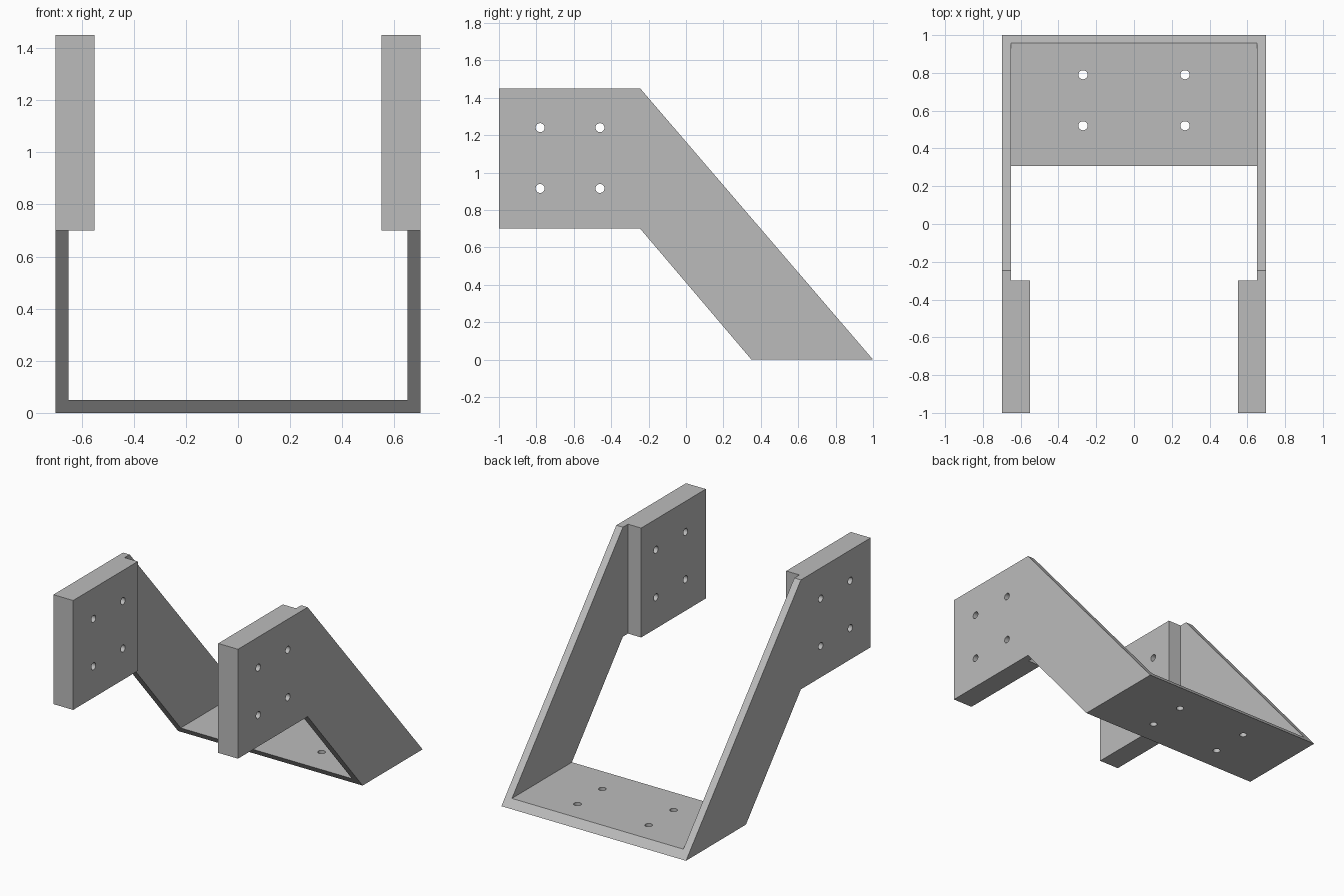
import bpy
import bmesh
from math import radians
from mathutils import Matrix, Vector

if "Cube" in bpy.data.objects:
    bpy.data.objects.remove(bpy.data.objects["Cube"], do_unlink=True)

HALF = 0.70       # half width of the bracket
WALL = 0.05       # arm and floor thickness
PAD = 0.15        # thickness of the mounting pads
PAD_BACK = -0.30  # where the thick pads end
BEND = -0.245     # where the arms start to slope
HOLE = 0.024

grey = bpy.data.materials.new("plain grey")
grey.use_nodes = True
grey.diffuse_color = (0.5, 0.5, 0.5, 1)
grey.node_tree.nodes["Principled BSDF"].inputs["Base Color"].default_value = (0.5, 0.5, 0.5, 1)


def add_object(name, bm):
    bmesh.ops.recalc_face_normals(bm, faces=bm.faces)
    mesh = bpy.data.meshes.new(name)
    bm.to_mesh(mesh)
    bm.free()
    mesh.materials.append(grey)
    obj = bpy.data.objects.new(name, mesh)
    bpy.context.collection.objects.link(obj)
    return obj


def box(name, low, high):
    low, high = Vector(low), Vector(high)
    bm = bmesh.new()
    place = Matrix.Translation((low + high) / 2) @ Matrix.Diagonal((*(high - low), 1))
    bmesh.ops.create_cube(bm, size=1, matrix=place)
    return add_object(name, bm)


def rod(name, centre, axis, length):
    bm = bmesh.new()
    turn = Matrix.Rotation(radians(90), 4, "Y") if axis == "X" else Matrix()
    bmesh.ops.create_cone(bm, cap_ends=True, segments=32, radius1=HOLE, radius2=HOLE,
                          depth=length, matrix=Matrix.Translation(centre) @ turn)
    return add_object(name, bm)


# Solid block with the side outline
outline = [(-1, 0.70), (BEND, 0.70), (0.35, 0), (1, 0), (BEND, 1.45), (-1, 1.45)]
bm = bmesh.new()
side = bm.faces.new([bm.verts.new((-HALF, y, z)) for y, z in outline])
grown = bmesh.ops.extrude_face_region(bm, geom=[side])["geom"]
bmesh.ops.translate(bm, vec=(2 * HALF, 0, 0),
                    verts=[g for g in grown if isinstance(g, bmesh.types.BMVert)])
bracket = add_object("mounting_bracket", bm)

# Hollow the space between the arms, narrower between the pads
inner, narrow = HALF - WALL, HALF - PAD
cutters = [
    box("arm_gap_cutter", (-inner, PAD_BACK, WALL), (inner, 2, 2)),
    box("pad_gap_cutter", (-narrow, -2, WALL), (narrow, -0.2, 2)),
]

# Screw holes through the pads and the floor
for y in (-0.78, -0.46):
    for z in (0.915, 1.24):
        cutters.append(rod("pad_hole_cutter", (0, y, z), "X", 2))
for x in (-0.27, 0.27):
    for y in (0.52, 0.79):
        cutters.append(rod("floor_hole_cutter", (x, y, 0), "Z", 0.3))

bpy.ops.object.select_all(action="DESELECT")
bpy.context.view_layer.objects.active = bracket
bracket.select_set(True)
for cutter in cutters:
    cutter.hide_render = True
    cut = bracket.modifiers.new("cut", "BOOLEAN")
    cut.operation = "DIFFERENCE"
    cut.solver = "EXACT"
    cut.object = cutter
    bpy.ops.object.modifier_apply(modifier=cut.name)
    bpy.data.objects.remove(cutter, do_unlink=True)

bpy.ops.object.shade_smooth_by_angle(angle=radians(30))
